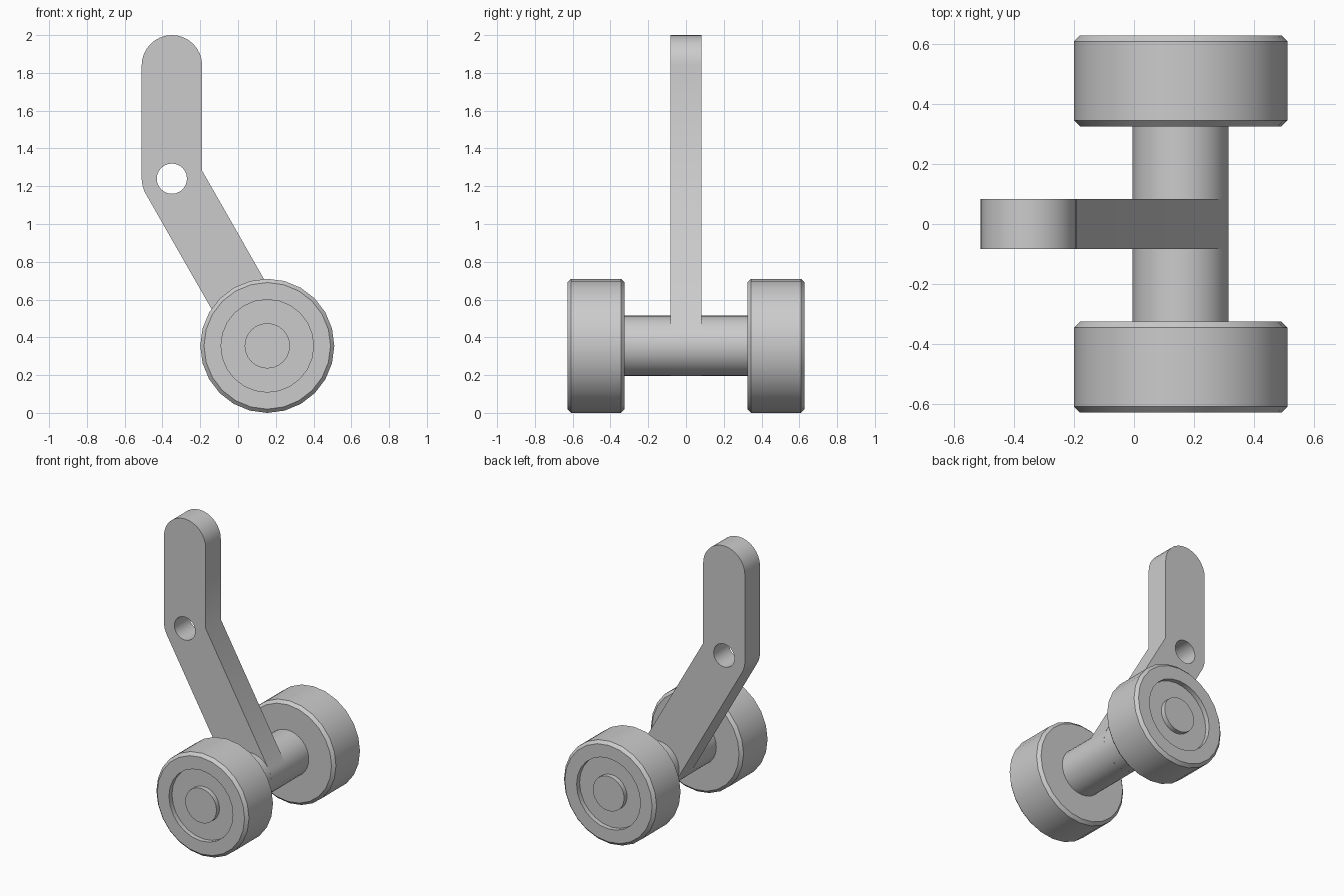
import bpy, bmesh
from math import cos, sin, radians, pi, hypot
from mathutils import Matrix

default_cube = bpy.data.objects.get("Cube")
if default_cube:
    bpy.data.objects.remove(default_cube, do_unlink=True)

grey = bpy.data.materials.new("plain grey")
grey.use_nodes = True
colour = (0.6, 0.6, 0.6, 1)
grey.diffuse_color = colour
grey.node_tree.nodes["Principled BSDF"].inputs["Base Color"].default_value = colour

AXLE = (0.155, 0.355)     # axle centre in x, z
PIVOT = (-0.35, 1.24)     # bend of the arm
TOP = (-0.35, 1.84)       # centre of the rounded tip
HALF = 0.16               # half width of the arm, also axle radius


def finish(obj):
    bpy.ops.object.select_all(action='DESELECT')
    obj.select_set(True)
    bpy.context.view_layer.objects.active = obj
    bpy.ops.object.shade_smooth_by_angle(angle=radians(30))


def lathe(name, profile, sides=24):
    """Turn a (radius, y) profile around the axle line."""
    bm = bmesh.new()
    verts = [bm.verts.new((r, y, 0)) for r, y in profile]
    edges = [bm.edges.new(pair) for pair in zip(verts, verts[1:])]
    bmesh.ops.spin(bm, geom=verts + edges, cent=(0, 0, 0), axis=(0, 1, 0),
                   angle=2 * pi, steps=sides, use_duplicate=False)
    bmesh.ops.remove_doubles(bm, verts=bm.verts, dist=0.0005)
    bmesh.ops.translate(bm, verts=bm.verts, vec=(AXLE[0], 0, AXLE[1]))
    bmesh.ops.recalc_face_normals(bm, faces=bm.faces)
    mesh = bpy.data.meshes.new(name)
    bm.to_mesh(mesh)
    bm.free()
    mesh.materials.append(grey)
    obj = bpy.data.objects.new(name, mesh)
    bpy.context.collection.objects.link(obj)
    finish(obj)


def arc(centre, radius, start, end, steps):
    angles = [radians(start + (end - start) * i / steps) for i in range(steps + 1)]
    return [(centre[0] + radius * cos(a), centre[1] + radius * sin(a)) for a in angles]


# Wheels: chamfered rims, recessed outer face and raised hub cap
wheel = [(0, 0.325), (0.335, 0.325), (0.355, 0.345), (0.355, 0.608), (0.335, 0.628),
         (0.245, 0.628), (0.245, 0.595), (0.12, 0.595), (0.12, 0.628), (0, 0.628)]
for name, side in (("front_wheel", -1), ("back_wheel", 1)):
    lathe(name, [(r, y * side) for r, y in wheel])

# Axle between the wheels
lathe("axle", [(0, -0.33), (HALF, -0.33), (HALF, 0.33), (0, 0.33)], 32)

# Bent arm: outline with rounded ends and a pivot hole
dx, dz = AXLE[0] - PIVOT[0], AXLE[1] - PIVOT[1]
length = hypot(dx, dz)
nx, nz = -dz / length, dx / length
inner_z = PIVOT[1] + HALF * (1 - nx) / nz
outline = arc(TOP, HALF, 0, 180, 16)
outline += arc(PIVOT, HALF, 180, 210, 4)
outline += arc(AXLE, HALF, 210, 390, 16)
outline.append((PIVOT[0] + HALF, inner_z))
hole = arc(PIVOT, 0.08, 0, 345, 23)

curve = bpy.data.curves.new("arm", 'CURVE')
curve.dimensions = '2D'
curve.fill_mode = 'BOTH'
curve.extrude = 0.083
for points in (outline, hole):
    spline = curve.splines.new('POLY')
    spline.points.add(len(points) - 1)
    for point, (x, z) in zip(spline.points, points):
        point.co = (x, z, 0, 1)
    spline.use_cyclic_u = True
curve.materials.append(grey)
arm = bpy.data.objects.new("arm", curve)
bpy.context.collection.objects.link(arm)
bpy.ops.object.select_all(action='DESELECT')
arm.select_set(True)
bpy.context.view_layer.objects.active = arm
bpy.ops.object.convert(target='MESH')
arm = bpy.context.view_layer.objects.active
arm.data.transform(Matrix.Rotation(pi / 2, 4, 'X'))
bm = bmesh.new()
bm.from_mesh(arm.data)
bmesh.ops.remove_doubles(bm, verts=bm.verts, dist=0.0005)
bmesh.ops.recalc_face_normals(bm, faces=bm.faces)
bm.to_mesh(arm.data)
bm.free()
finish(arm)
